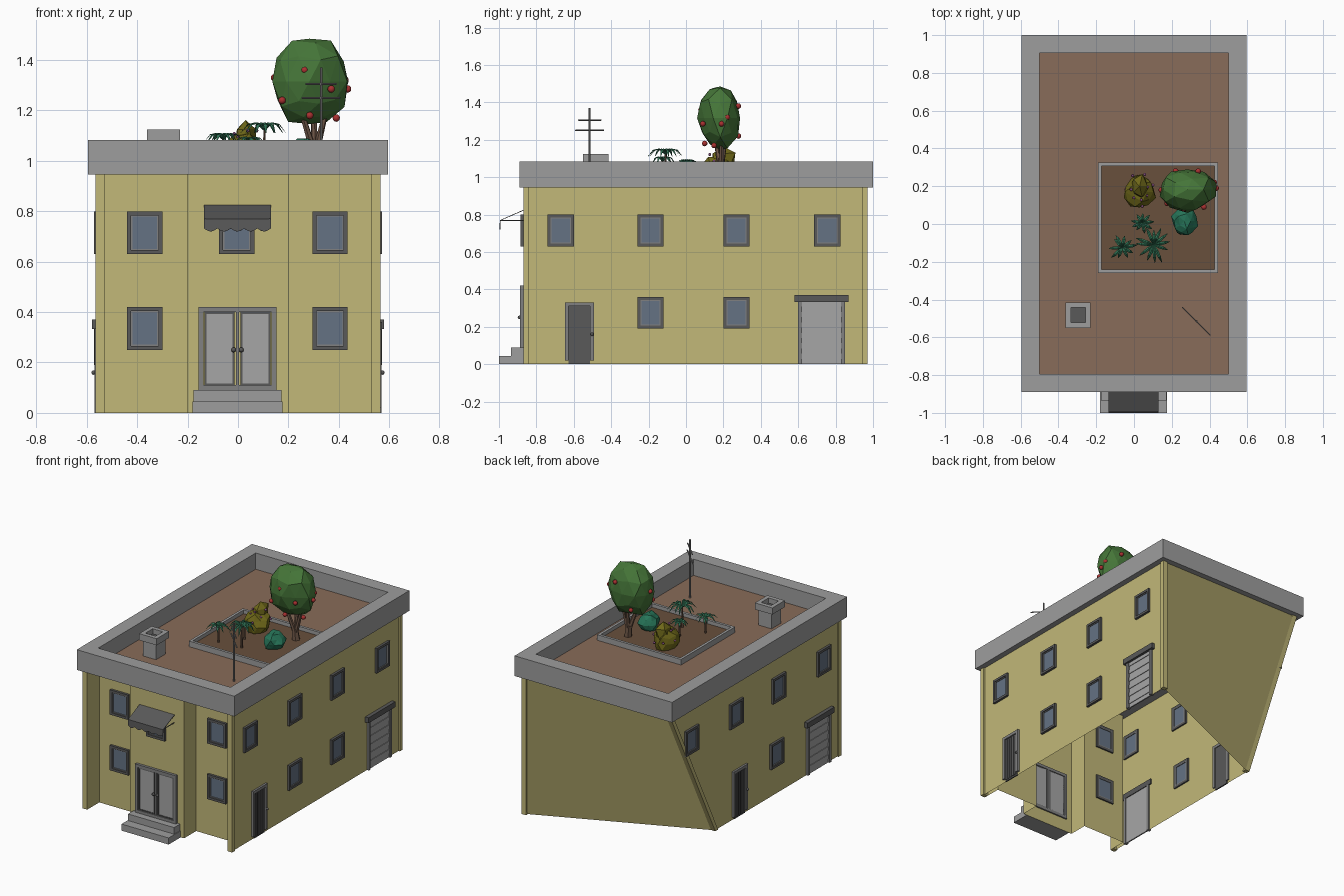
import bpy, bmesh, random
from math import pi, cos, sin
from mathutils import Matrix, Vector, noise

if "Cube" in bpy.data.objects:
    bpy.data.objects.remove(bpy.data.objects["Cube"])

random.seed(4)
SHIFT = 0.48  # how far the foot of the back-left corner is pulled forward


def mat(name, r, g, b):
    m = bpy.data.materials.new(name)
    m.diffuse_color = (r, g, b, 1)
    m.use_nodes = True
    m.node_tree.nodes["Principled BSDF"].inputs["Base Color"].default_value = m.diffuse_color
    return m


WALL = mat("ochre_wall", .54, .48, .19)
DARK = mat("dark_grey", .10, .10, .10)
MID = mat("mid_grey", .22, .22, .22)
STONE = mat("stone", .34, .34, .34)
PANEL = mat("panel", .38, .38, .38)
GLASS = mat("glass", .13, .17, .23)
ROOF = mat("roof_brown", .25, .15, .10)
SOIL = mat("soil", .14, .08, .045)
LEAF = mat("tree_green", .06, .18, .04)
OLIVE = mat("olive", .16, .14, .01)
TEAL = mat("teal", .02, .18, .10)
PALM = mat("palm", .03, .17, .09)
BARK = mat("bark", .15, .09, .06)
RED = mat("red", .40, .03, .03)
PURPLE = mat("purple", .22, .07, .2)


def finish(bm, name, m, M=Matrix()):
    bmesh.ops.transform(bm, matrix=M, verts=bm.verts)
    me = bpy.data.meshes.new(name)
    bm.to_mesh(me)
    bm.free()
    me.materials.append(m)
    ob = bpy.data.objects.new(name, me)
    bpy.context.collection.objects.link(ob)
    return ob


def boxes(name, m, items, M=Matrix()):
    bm = bmesh.new()
    for x0, x1, y0, y1, z0, z1 in items:
        T = Matrix.Translation(((x0+x1)/2, (y0+y1)/2, (z0+z1)/2))
        bmesh.ops.create_cube(bm, size=1, matrix=T @ Matrix.Diagonal((x1-x0, y1-y0, z1-z0, 1)))
    return finish(bm, name, m, M)


def ring(x0, x1, y0, y1, z0, z1, t):
    # four boxes forming a horizontal rectangular rim
    return [(x0, x1, y0, y0+t, z0, z1), (x0, x1, y1-t, y1, z0, z1),
            (x0, x0+t, y0+t, y1-t, z0, z1), (x1-t, x1, y0+t, y1-t, z0, z1)]


def frame(x0, x1, z0, z1, t, y0, y1):
    # four boxes forming an upright rectangular frame
    return [(x0, x1, y0, y1, z0, z0+t), (x0, x1, y0, y1, z1-t, z1),
            (x0, x0+t, y0, y1, z0+t, z1-t), (x1-t, x1, y0, y1, z0+t, z1-t)]


def rods(name, m, segs, n=6):
    # tapered cylinders between pairs of points
    bm = bmesh.new()
    for a, b, r0, r1 in segs:
        a, b = Vector(a), Vector(b)
        R = (b-a).to_track_quat('Z', 'Y').to_matrix().to_4x4()
        bmesh.ops.create_cone(bm, cap_ends=True, segments=n, radius1=r0, radius2=r1,
                              depth=(b-a).length, matrix=Matrix.Translation((a+b)/2) @ R)
    return finish(bm, name, m)


def balls(name, m, pts, r, M=Matrix()):
    bm = bmesh.new()
    for p in pts:
        bmesh.ops.create_icosphere(bm, subdivisions=2, radius=r, matrix=Matrix.Translation(p))
    ob = finish(bm, name, m, M)
    for p in ob.data.polygons:
        p.use_smooth = True


# Wall shell: open plan profile, recessed front wings, slanted back-left corner
half = [(.555, .96), (.555, -.86), (.53, -.86), (.53, -.74), (.202, -.74), (.202, -.87)]
plan = half + [(-x, y) for x, y in reversed(half)]
bm = bmesh.new()
low = [bm.verts.new((x, y - (SHIFT if x < 0 and y > 0 else 0), 0)) for x, y in plan]
top = [bm.verts.new((x, y, .95)) for x, y in plan]
for i in range(len(plan)):
    j = (i+1) % len(plan)
    bm.faces.new((low[j], low[i], top[i], top[j]))
finish(bm, "walls", WALL)

# Corner pilasters
for sx in (-1, 1):
    for y0, y1 in ((-.87, -.84), (.94, .97)):
        ob = boxes("corner_pilaster", WALL, [(min(sx*.53, sx*.565), max(sx*.53, sx*.565), y0, y1, 0, .95)])
        if sx < 0 and y0 > 0:
            for v in ob.data.vertices:
                if v.co.z < .1:
                    v.co.y -= SHIFT

# Roof deck and parapet
boxes("roof_deck", ROOF, [(-.52, .52, -.81, .93, .946, .972)])
boxes("parapet", STONE, ring(-.595, .595, -.89, 1.0, .945, 1.083, .095))


# Windows and doors in wall coordinates: x along wall, -y outward
def window(M, x, z):
    boxes("window_frame", DARK, frame(x-.07, x+.07, z, z+.17, .016, -.016, .01), M)
    boxes("window_sash", MID, frame(x-.055, x+.055, z+.015, z+.155, .006, -.01, .01), M)
    boxes("window_glass", GLASS, [(x-.052, x+.052, -.005, .005, z+.018, z+.152)], M)


def side_door(M, x):
    boxes("side_door_frame", MID, frame(x-.077, x+.077, 0, .33, .02, -.014, .01)[1:], M)
    boxes("side_door_slats", DARK, [(x-.058, x+.058, -.004, .005, 0, .31)] +
          [(x-.053+i*.022, x-.039+i*.022, -.009, 0, .01, .305) for i in range(5)], M)
    balls("side_door_handle", DARK, [(x+.068, -.018, .16)], .009, M)


def shutter_door(M, x):
    boxes("shutter_frame", MID, [(x-.125, x-.105, -.014, .01, 0, .335), (x+.105, x+.125, -.014, .01, 0, .335)], M)
    boxes("shutter_slats", PANEL, [(x-.105, x+.105, -.004-.004*(i % 2), .005, i*.028, (i+1)*.028)
                                   for i in range(12)], M)
    boxes("shutter_canopy", DARK, [(x-.145, x+.145, -.025, .01, .333, .37)], M)


right = Matrix.Translation((.555, 0, 0)) @ Matrix.Rotation(pi/2, 4, 'Z')
left = Matrix.Translation((-.555, .07, 0)) @ Matrix.Rotation(-pi/2, 4, 'Z')
for M, door in ((right, -.57), (left, -.15)):
    for x in (-.67, -.19, .27, .755):
        window(M, x, .63)
    for x in (-.19, .27) if M is right else (.25,):
        window(M, x, .19)
    side_door(M, door)
    shutter_door(M, .725 if M is right else .70)

wing = Matrix.Translation((0, -.74, 0))
front = Matrix.Translation((0, -.87, 0))
for x in (-.37, .365):
    for z in (.25, .63):
        window(wing, x, z)
window(front, -.005, .63)

# Double entrance door and steps
boxes("entrance_frame", MID, frame(-.157, .153, .09, .42, .02, -.018, .01) +
      [(-.008, .004, -.014, .01, .11, .40)], front)
for s in (-.0735, .0695):
    boxes("door_leaf", DARK, frame(s-.06, s+.06, .108, .40, .008, -.012, .005), front)
    boxes("door_panel", PANEL, [(s-.055, s+.055, -.008, .005, .11, .398)], front)
balls("door_handles", DARK, [(-.017, -.02, .25), (.013, -.02, .25)], .010, front)
boxes("steps", STONE, [(-.18, .176, -1.0, -.87, 0, .045), (-.176, .172, -.935, -.87, .045, .09)])

# Awning: sloped sheet with scalloped valance, on two arms
bm = bmesh.new()
xs = [-.135 + .265*i/30 for i in range(31)]
rows = [[bm.verts.new((x, y, z - (.012*abs(sin(pi*i/6)) if k == 2 else 0))) for i, x in enumerate(xs)]
        for k, (y, z) in enumerate(((-.87, .825), (-.995, .77), (-.997, .732)))]
for a, b in zip(rows, rows[1:]):
    for i in range(30):
        bm.faces.new((a[i], b[i], b[i+1], a[i+1]))
aw = finish(bm, "awning", DARK)
sol = aw.modifiers.new("thickness", 'SOLIDIFY')
sol.thickness = .004
rods("awning_arms", DARK, [((x, -.87, .768), (x, -.995, .768), .003, .003) for x in (-.13, .125)])

# Planter
boxes("planter_rim", STONE, ring(-.19, .445, -.26, .325, .97, 1.01, .018))
boxes("planter_soil", SOIL, [(-.175, .43, -.245, .31, .96, .985)])

# Chimney and antenna
boxes("chimney", STONE, [(-.345, -.245, -.535, -.43, .97, 1.085)] +
      ring(-.362, -.23, -.55, -.415, 1.08, 1.125, .028))
boxes("chimney_flue", DARK, [(-.334, -.258, -.522, -.443, 1.08, 1.09)])
rods("antenna", MID, [((.33, -.515, .97), (.33, -.515, 1.37), .006, .005)] +
     [((.33-d, -.515+d, z), (.33+d, -.515-d, z), .004, .004) for d, z in ((.06, 1.305), (.075, 1.25))])


# Faceted foliage
def clump(name, m, c, s, sub=2, rough=.12):
    bm = bmesh.new()
    bmesh.ops.create_icosphere(bm, subdivisions=sub, radius=1)
    for v in bm.verts:
        v.co *= 1 + random.uniform(-rough, rough*.6)
    finish(bm, name, m, Matrix.Translation(c) @ Matrix.Diagonal((*s, 1)))


clump("tree_crown", LEAF, (.283, .183, 1.315), (.155, .118, .182))
rods("tree_trunks", BARK, [((.31, .185, .97), (.30, .185, 1.06), .028, .02)] +
     [((.305, .185, 1.02), p, .016, .010) for p in
      ((.25, .16, 1.2), (.30, .21, 1.2), (.35, .19, 1.2))])
balls("fruit", RED, [(.145, .18, 1.33), (.265, .08, 1.36), (.175, .11, 1.24), (.285, .10, 1.18),
                     (.425, .22, 1.32), (.435, .19, 1.285), (.37, .09, 1.285), (.39, .15, 1.17),
                     (.34, .28, 1.38), (.22, .28, 1.22)], .015)
clump("olive_bush", OLIVE, (.03, .17, 1.03), (.085, .095, .085), 2, .15)
clump("olive_bush_top", OLIVE, (.03, .20, 1.09), (.05, .07, .085), 1, .15)
balls("berries", PURPLE, [(.03+.075*cos(a)*k, .18+.09*sin(a)*k, 1.04+.1*(1-k*k)+.02*sin(3*a))
                          for k in (.6, .98) for a in (.3, 1.2, 2.1, 3.1, 4.0, 4.9, 5.7)], .008)
clump("teal_bush", TEAL, (.267, .015, 1.03), (.07, .08, .065), 2, .15)


# Palms: thin trunk with arching fronds
def palm(x, y, z, r, n):
    rods("palm_trunk", BARK, [((x, y, .97), (x, y, z), .008, .005)])
    bm = bmesh.new()
    for i in range(n):
        a = 2*pi*i/n + random.uniform(-.2, .2)
        L = r*random.uniform(.8, 1.1)
        d, w = Vector((cos(a), sin(a), 0)), Vector((-sin(a), cos(a), 0))
        prev = None
        for t, h, wd in ((0, 0, .003), (.35, .028, .009), (.7, .022, .008), (1, -.008, .001)):
            p = Vector((x, y, z+h*r/.08)) + d*L*t
            cur = [bm.verts.new(p - w*wd - Vector((0, 0, wd*.5))), bm.verts.new(p),
                   bm.verts.new(p + w*wd - Vector((0, 0, wd*.5)))]
            if prev:
                for k in (0, 1):
                    bm.faces.new((prev[k], cur[k], cur[k+1], prev[k+1]))
            prev = cur
    finish(bm, "palm_fronds", PALM, Matrix())


palm(.105, -.11, 1.12, .095, 12)
palm(-.06, -.125, 1.085, .075, 10)
palm(.045, .005, 1.075, .06, 9)
